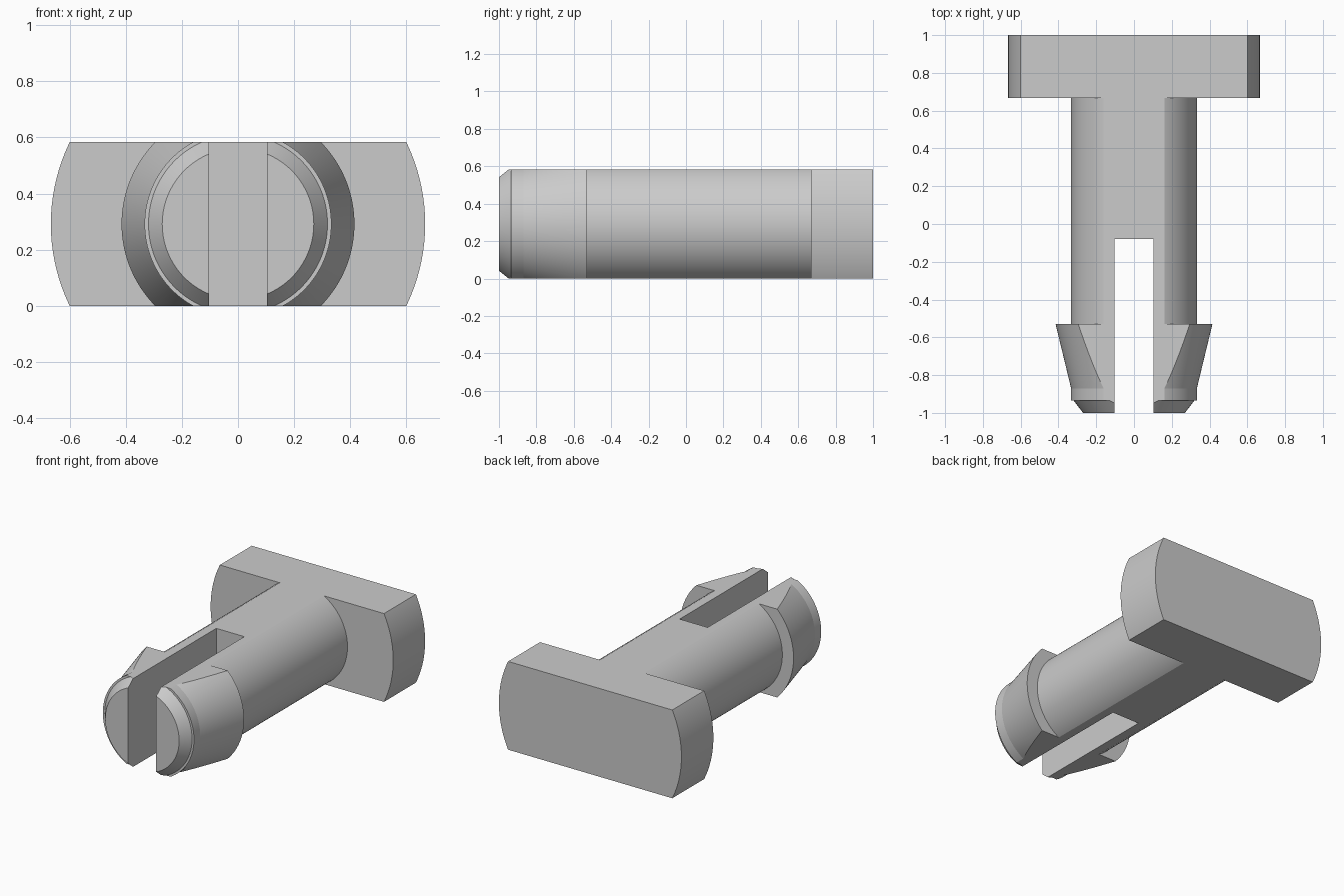
import bpy
import bmesh
from math import tau, radians
from mathutils import Vector, Matrix

default = bpy.data.objects.get("Cube")
if default:
    bpy.data.objects.remove(default, do_unlink=True)

HEIGHT = 0.583        # distance between the two flats
AXIS_Z = HEIGHT / 2
SLOT_WIDTH = 0.205
SLOT_END = -0.08
SEGMENTS = 128

grey = bpy.data.materials.new("plain grey")
grey.use_nodes = True
colour = (0.6, 0.6, 0.6, 1)
grey.diffuse_color = colour
grey.node_tree.nodes["Principled BSDF"].inputs["Base Color"].default_value = colour


def add_object(name, bm):
    bmesh.ops.recalc_face_normals(bm, faces=bm.faces)
    mesh = bpy.data.meshes.new(name)
    bm.to_mesh(mesh)
    bm.free()
    mesh.materials.append(grey)
    obj = bpy.data.objects.new(name, mesh)
    bpy.context.collection.objects.link(obj)
    return obj


def lathe(name, profile):
    """Turn (radius, y) points around the lengthwise axis."""
    bm = bmesh.new()
    verts = [bm.verts.new((r, y, AXIS_Z)) for r, y in profile]
    edges = [bm.edges.new(pair) for pair in zip(verts, verts[1:])]
    bmesh.ops.spin(bm, geom=verts + edges, cent=(0, 0, AXIS_Z), axis=(0, 1, 0),
                   angle=tau, steps=SEGMENTS, use_duplicate=False)
    bmesh.ops.remove_doubles(bm, verts=bm.verts, dist=1e-4)
    return add_object(name, bm)


def box(name, low, high):
    low, high = Vector(low), Vector(high)
    bm = bmesh.new()
    bmesh.ops.create_cube(bm, size=1, matrix=Matrix.Translation((low + high) / 2)
                          @ Matrix.Diagonal((*(high - low), 1)))
    return add_object(name, bm)


def cut(target, cutter, operation):
    mod = target.modifiers.new(cutter.name, 'BOOLEAN')
    mod.object = cutter
    mod.operation = operation
    mod.solver = 'EXACT'
    bpy.ops.object.modifier_apply(modifier=mod.name)
    bpy.data.objects.remove(cutter, do_unlink=True)


# Turned body: chamfered tip, barbed collar, round shank and wide head
pin = lathe("snap_pin", [
    (0, -1), (0.27, -1), (0.319, -0.935), (0.333, -0.935), (0.333, -0.87),
    (0.415, -0.53), (0.333, -0.53), (0.333, 0.667), (0.667, 0.667),
    (0.667, 1), (0, 1)])

bpy.ops.object.select_all(action='DESELECT')
bpy.context.view_layer.objects.active = pin
pin.select_set(True)

# Flats above and below, then the slot that splits the tip into two prongs
cut(pin, box("flats", (-1, -2, 0), (1, 2, HEIGHT)), 'INTERSECT')
cut(pin, box("slot", (-SLOT_WIDTH / 2, -2, -1), (SLOT_WIDTH / 2, SLOT_END, 2)),
    'DIFFERENCE')

bpy.ops.object.shade_smooth_by_angle(angle=radians(12))
